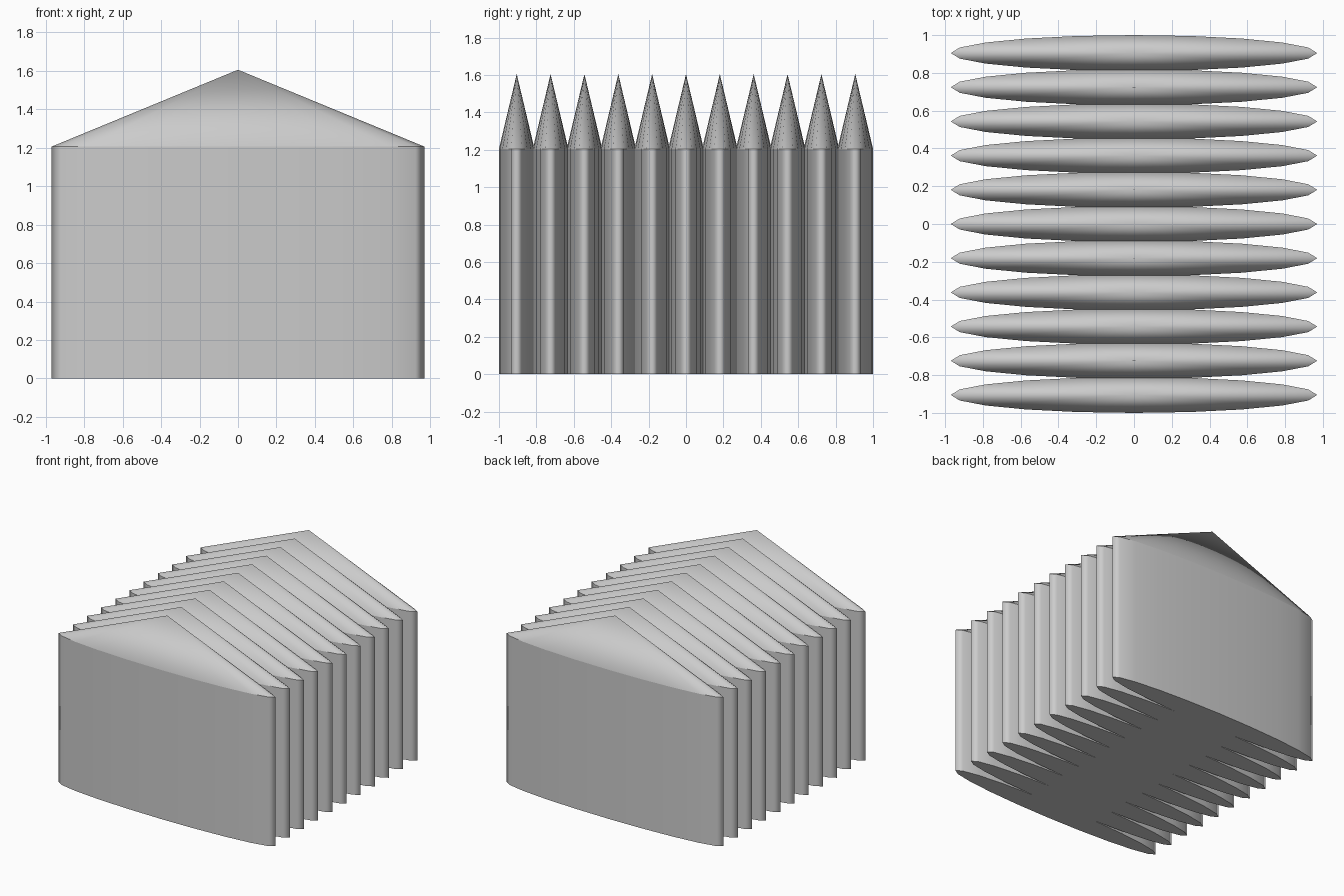
import bpy
import bmesh
from math import pi, cos, sin

cube = bpy.data.objects.get("Cube")
if cube:
    bpy.data.objects.remove(cube, do_unlink=True)

COUNT, SIDES = 11, 20
HALF_WIDTH, HALF_DEPTH = 0.97, 0.095
EAVE, PEAK = 1.205, 1.605
PITCH = (2 - 2 * HALF_DEPTH) / (COUNT - 1)

grey = bpy.data.materials.new("plain_grey")
grey.use_nodes = True
colour = (0.6, 0.6, 0.6, 1)
grey.diffuse_color = colour
grey.node_tree.nodes["Principled BSDF"].inputs["Base Color"].default_value = colour


def ring(bm, z):
    """Elliptical ring of vertices at height z."""
    angles = [2 * pi * i / SIDES for i in range(SIDES)]
    return [bm.verts.new((HALF_WIDTH * cos(a), HALF_DEPTH * sin(a), z)) for a in angles]


def fin_mesh():
    """Elliptical column with a pointed cap, smooth around and crisp at the rims."""
    bm = bmesh.new()
    low, high = ring(bm, 0), ring(bm, EAVE)
    tip = bm.verts.new((0, 0, PEAK))
    for i in range(SIDES):
        j = (i + 1) % SIDES
        wall = bm.faces.new((low[i], low[j], high[j], high[i]))
        roof = bm.faces.new((high[i], high[j], tip))
        wall.smooth = roof.smooth = True
    bm.faces.new(low[::-1])
    # Rim edges are the only level ones
    for edge in bm.edges:
        a, b = edge.verts
        edge.smooth = abs(a.co.z - b.co.z) > 0.01
    mesh = bpy.data.meshes.new("fin")
    bm.to_mesh(mesh)
    bm.free()
    mesh.materials.append(grey)
    return mesh


# Row of identical fins from front to back
mesh = fin_mesh()
for n in range(COUNT):
    fin = bpy.data.objects.new(f"fin_{n + 1}", mesh)
    fin.location.y = (n - (COUNT - 1) / 2) * PITCH
    bpy.context.collection.objects.link(fin)
